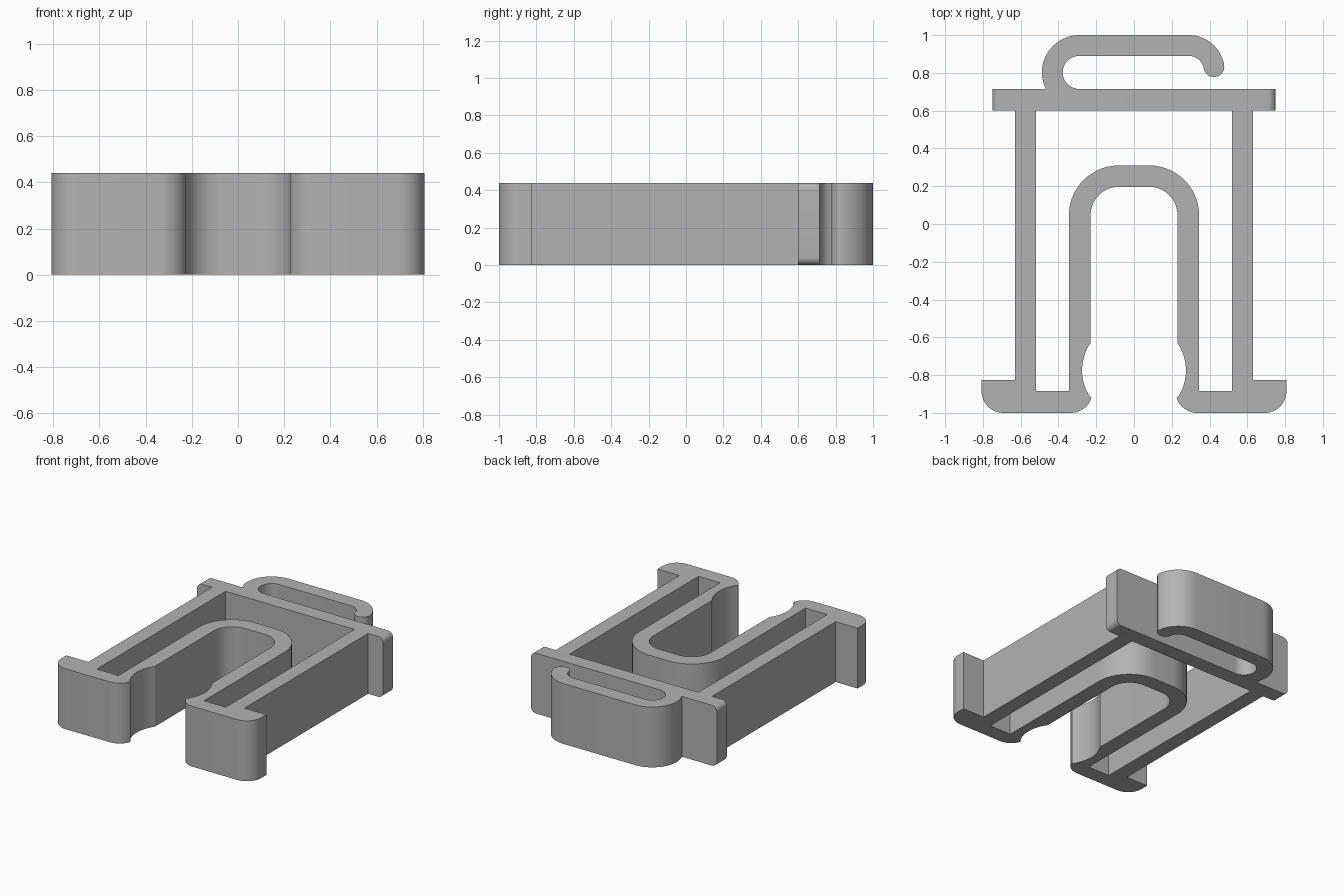
import bpy
import bmesh
from math import cos, sin, radians
from mathutils import Vector

cube = bpy.data.objects.get("Cube")
if cube:
    bpy.data.objects.remove(cube, do_unlink=True)

HEIGHT = 0.44

grey = bpy.data.materials.new("plain grey")
grey.use_nodes = True
grey.diffuse_color = (0.45, 0.45, 0.45, 1)
grey.node_tree.nodes["Principled BSDF"].inputs["Base Color"].default_value = grey.diffuse_color


def arc(cx, cy, r, start, end, steps=14):
    """Points along a circular arc, angles in degrees."""
    angles = [radians(start + (end - start) * i / steps) for i in range(steps + 1)]
    return [(cx + r * cos(a), cy + r * sin(a)) for a in angles]


def mirror(path):
    return [(-x, y) for x, y in path]


def extrude_outline(name, points, push):
    """Fill a closed outline and push it into a solid."""
    bm = bmesh.new()
    face = bm.faces.new([bm.verts.new(p) for p in points])
    result = bmesh.ops.extrude_face_region(bm, geom=[face], use_keep_orig=True)
    top = [v for v in result["geom"] if isinstance(v, bmesh.types.BMVert)]
    bmesh.ops.translate(bm, verts=top, vec=Vector(push))
    bmesh.ops.recalc_face_normals(bm, faces=bm.faces[:])
    mesh = bpy.data.meshes.new(name)
    bm.to_mesh(mesh)
    bm.free()
    mesh.materials.append(grey)
    obj = bpy.data.objects.new(name, mesh)
    bpy.context.collection.objects.link(obj)
    bpy.ops.object.select_all(action="DESELECT")
    obj.select_set(True)
    bpy.context.view_layer.objects.active = obj
    bpy.ops.object.shade_smooth_by_angle(angle=radians(30))
    return obj


def flat(path):
    return [(x, y, 0) for x, y in path]


# Side walls, feet, gripping jaws and inner arch as one continuous strip
outer_half = [(0.63, 0.6), (0.63, -0.825), (0.807, -0.825)]
outer_half += arc(0.692, -0.885, 0.115, 0, -90)
outer_half += arc(0.335, -0.885, 0.115, 270, 197)
outer_half += arc(0.019, -0.775, 0.256, -33, 34.5)
outer_half += arc(0.08, 0.047, 0.15, 0, 90)
inner_half = [(0.52, 0.6), (0.52, -0.885), (0.345, -0.885)]
inner_half += arc(0.08, 0.045, 0.265, 0, 90)
frame = outer_half + mirror(outer_half[::-1]) + mirror(inner_half) + inner_half[::-1]
extrude_outline("clip_frame", flat(frame), (0, 0, HEIGHT))

# Cross bar with its end corners rounded
R = 0.04
X = 0.75 - R
bar = arc(X, R, R, -90, 0, 8) + arc(X, HEIGHT - R, R, 0, 90, 8)
bar += mirror(bar[::-1])
extrude_outline("cross_bar", [(x, 0.6, z) for x, z in bar], (0, 0.115, 0))

# Open hook at the back with a rounded tip
hook = arc(-0.29, 0.8025, 0.1975, 206.3, 90, 18)
hook += arc(0.29, 0.81, 0.19, 90, 10)
hook += arc(0.423, 0.833, 0.055, 10, -170)[1:-1]
hook += arc(0.29, 0.81, 0.08, 10, 90)
hook += arc(-0.29, 0.8025, 0.0875, 90, 270, 18)
extrude_outline("back_hook", flat(hook), (0, 0, HEIGHT))
